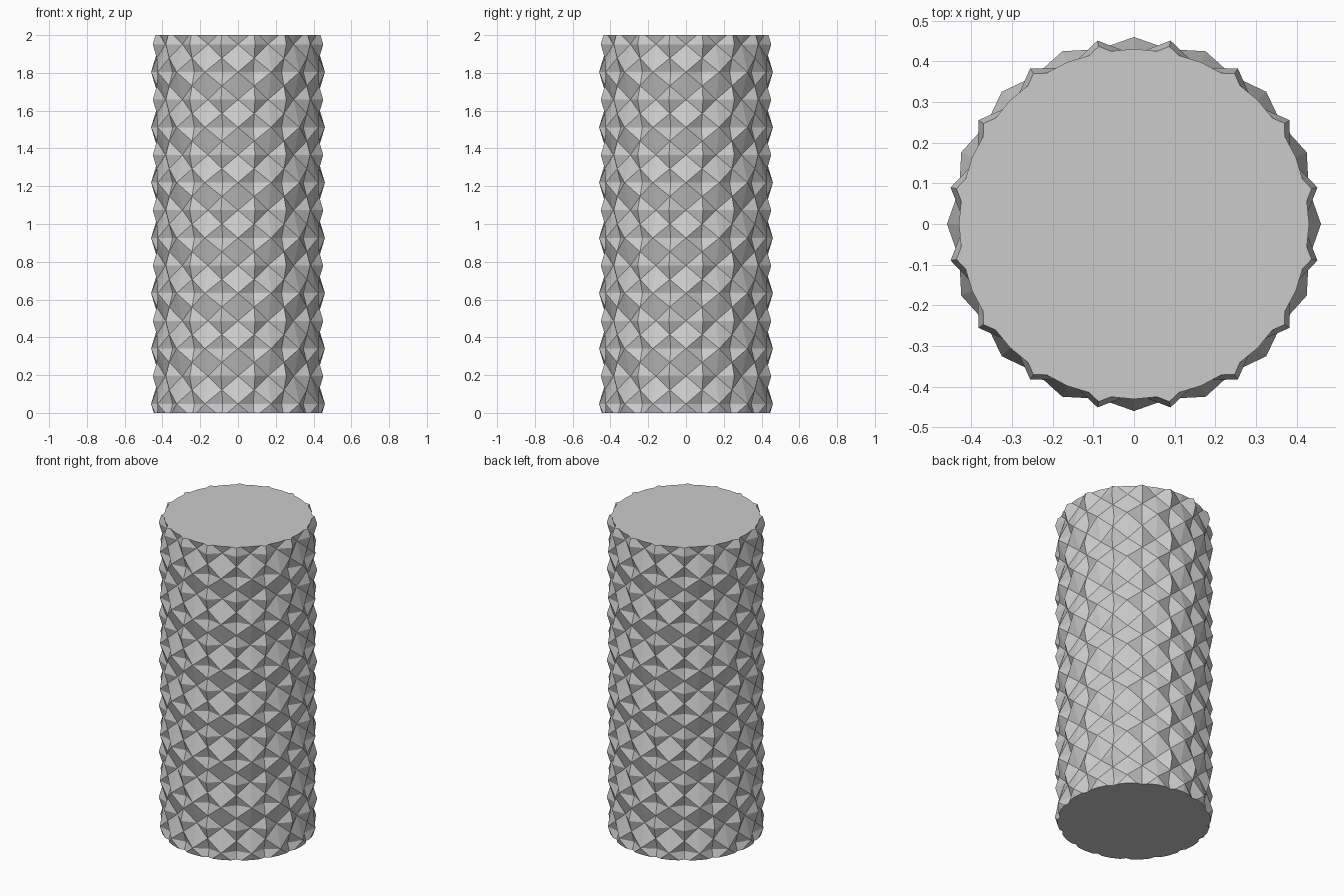
import bpy, bmesh, math

cube = bpy.data.objects.get("Cube")
if cube:
    bpy.data.objects.remove(cube, do_unlink=True)

HEIGHT = 2.0
COLUMNS = 32             # alternating peak and valley columns
BASE, DEPTH = 0.438, 0.022
FIRST_PEAK = 0.048       # height of the lowest ring of studs
STEP = 0.0732            # quarter of the stud pattern's height

# Stone colour
stone = bpy.data.materials.new("stone_grey")
stone.use_nodes = True
colour = (0.6, 0.6, 0.6, 1.0)
stone.diffuse_color = colour
stone.node_tree.nodes["Principled BSDF"].inputs["Base Color"].default_value = colour

bm = bmesh.new()


def ring(row):
    """One ring of the shaft, pushed in and out in a staggered pattern."""
    z = FIRST_PEAK + row * STEP
    wave = round(math.cos(row * math.pi / 2))
    verts = []
    for col in range(COLUMNS):
        r = BASE + DEPTH * wave * (1 if col % 2 == 0 else -1)
        a = math.tau * col / COLUMNS
        verts.append(bm.verts.new((r * math.cos(a), r * math.sin(a), z)))
    return verts


# Studded shaft, triangulated in mirrored pairs
rows = range(-1, 28)
rings = [ring(row) for row in rows]
for row, low, high in zip(rows, rings, rings[1:]):
    for c in range(COLUMNS):
        d = (c + 1) % COLUMNS
        if (row + c) % 2 == 0:
            bm.faces.new((low[c], low[d], high[d]))
            bm.faces.new((low[c], high[d], high[c]))
        else:
            bm.faces.new((low[c], low[d], high[c]))
            bm.faces.new((low[d], high[d], high[c]))

# Trim both ends flat and cap them
for z, direction in ((0.0, -1), (HEIGHT, 1)):
    cut = bmesh.ops.bisect_plane(
        bm, geom=bm.verts[:] + bm.edges[:] + bm.faces[:], dist=1e-5,
        plane_co=(0, 0, z), plane_no=(0, 0, direction), clear_outer=True)
    edges = [e for e in cut["geom_cut"] if isinstance(e, bmesh.types.BMEdge)]
    bmesh.ops.holes_fill(bm, edges=edges, sides=0)
bmesh.ops.recalc_face_normals(bm, faces=bm.faces[:])

mesh = bpy.data.meshes.new("studded_column")
bm.to_mesh(mesh)
bm.free()
mesh.materials.append(stone)
column = bpy.data.objects.new("studded_column", mesh)
bpy.context.collection.objects.link(column)
